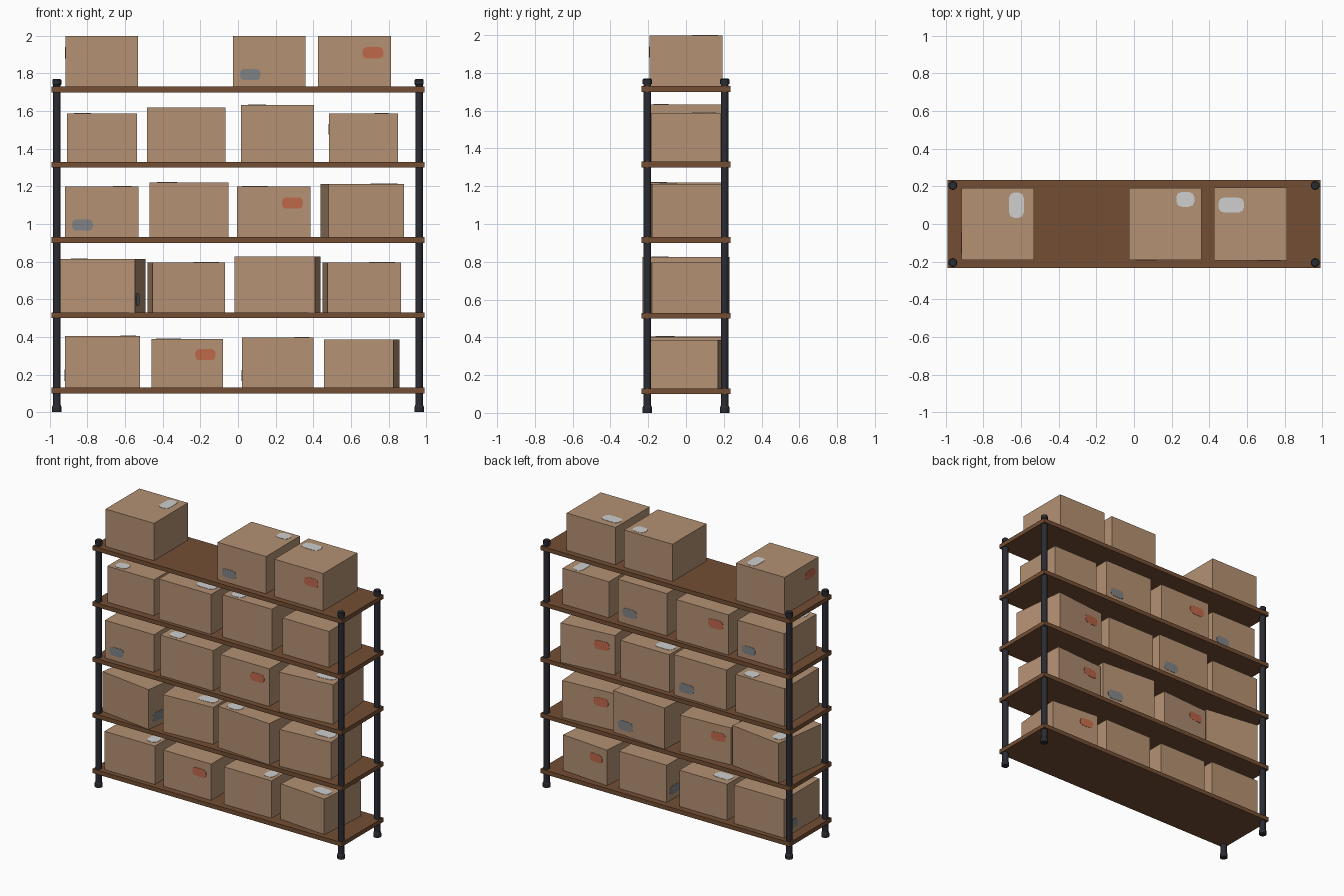
import bpy, bmesh, math
from mathutils import Matrix, Vector

cube = bpy.data.objects.get("Cube")
if cube:
    bpy.data.objects.remove(cube, do_unlink=True)


def material(name, *rgb):
    mat = bpy.data.materials.new(name)
    mat.use_nodes = True
    mat.diffuse_color = (*rgb, 1)
    mat.node_tree.nodes["Principled BSDF"].inputs["Base Color"].default_value = (*rgb, 1)
    return mat


CARDBOARD = material("cardboard", 0.46, 0.285, 0.172)
WOOD = material("brown wood", 0.175, 0.077, 0.033)
METAL = material("dark metal", 0.024, 0.025, 0.032)
WHITE = material("white label", 0.62, 0.62, 0.62)
RED = material("red label", 0.53, 0.14, 0.07)
BLUE = material("grey blue label", 0.22, 0.225, 0.235)


def finish(name, bm, mat, matrix):
    bmesh.ops.recalc_face_normals(bm, faces=bm.faces)
    mesh = bpy.data.meshes.new(name)
    bm.to_mesh(mesh)
    bm.free()
    mesh.materials.append(mat)
    obj = bpy.data.objects.new(name, mesh)
    obj.matrix_world = matrix
    bpy.context.scene.collection.objects.link(obj)
    return obj


def block(name, size, mat, matrix):
    bm = bmesh.new()
    bmesh.ops.create_cube(bm, size=1)
    bmesh.ops.scale(bm, vec=size, verts=bm.verts)
    return finish(name, bm, mat, matrix)


def label(name, width, height, mat, matrix):
    """Thin plate with rounded corners, facing local +z."""
    bm = bmesh.new()
    radius = height * 0.36
    verts = []
    for step in range(12):
        quadrant = step // 3
        angle = math.radians(quadrant * 90 + step % 3 * 45)
        sx = 1 if quadrant in (0, 3) else -1
        sy = 1 if quadrant < 2 else -1
        verts.append(bm.verts.new((sx * (width / 2 - radius) + radius * math.cos(angle),
                                   sy * (height / 2 - radius) + radius * math.sin(angle), 0)))
    face = bm.faces.new(verts)
    top = bmesh.ops.extrude_face_region(bm, geom=[face])["geom"]
    bmesh.ops.translate(bm, vec=(0, 0, 0.002),
                        verts=[g for g in top if isinstance(g, bmesh.types.BMVert)])
    return finish(name, bm, mat, matrix)


def lathe(name, profile, sides, mat, matrix):
    bm = bmesh.new()
    verts = [bm.verts.new((r, 0, z)) for r, z in profile]
    edges = [bm.edges.new(pair) for pair in zip(verts, verts[1:])]
    bmesh.ops.spin(bm, geom=verts + edges, cent=(0, 0, 0), axis=(0, 0, 1),
                   angle=math.tau, steps=sides)
    bmesh.ops.remove_doubles(bm, verts=bm.verts, dist=0.0001)
    return finish(name, bm, mat, matrix)


def carton(name, x, base, size, height, kind, turn):
    """Square carton with a top label and one side label."""
    place = Matrix.Translation((x, 0, base + height / 2)) @ Matrix.Rotation(math.radians(turn), 4, "Z")
    block(name, (size, size, height), CARDBOARD, place)
    front = Matrix.Translation((0, -size / 2, 0)) @ Matrix.Rotation(math.pi / 2, 4, "X")
    lid = Matrix.Translation((0, 0, height / 2))
    if kind == "red":
        top_at, top_w, side_at, mat = (-0.26, 0.26), 0.35, (0.255, 0.12), RED
    else:
        top_at, top_w, side_at, mat = (0.28, 0.34), 0.25, (-0.26, -0.18), BLUE
    for part, frame, at, w, h, colour in (("top_label", lid, top_at, top_w, 0.205, WHITE),
                                          ("side_label", front, side_at, 0.285, 0.155, mat)):
        offset = Matrix.Translation(Vector((*at, 0)) * size)
        label(name + "_" + part, w * size, h * size, colour, place @ frame @ offset)


# Four round posts with feet and caps
POST = [(0, 0), (0.026, 0), (0.026, 0.025), (0.021, 0.038), (0.021, 1.74),
        (0.024, 1.742), (0.024, 1.765), (0.02, 1.77), (0, 1.77)]
for side, sx in (("left", 1), ("right", -1)):
    for end, sy in (("front", -1), ("back", 1)):
        lathe(f"{end}_{side}_post", POST, 12, METAL, Matrix.Translation((sx * 0.963, sy * 0.205, 0)))

# Cartons on each shelf, bottom to top: x, size, height, label kind, turn
ROWS = [
    [(-0.72, 0.4, 0.275, "blue", -90), (-0.27, 0.38, 0.26, "red", 0),
     (0.21, 0.38, 0.268, "blue", -90), (0.657, 0.37, 0.255, "red", 175)],
    [(-0.722, 0.41, 0.285, "blue", 82), (-0.275, 0.385, 0.265, "red", 184),
     (0.21, 0.43, 0.296, "blue", 176), (0.657, 0.39, 0.265, "red", 184)],
    [(-0.725, 0.39, 0.27, "blue", 0), (-0.26, 0.42, 0.29, "blue", 180),
     (0.19, 0.39, 0.27, "red", 0), (0.66, 0.405, 0.283, "red", 186)],
    [(-0.723, 0.37, 0.258, "blue", 180), (-0.275, 0.415, 0.288, "red", 180),
     (0.21, 0.39, 0.303, "blue", 180), (0.667, 0.367, 0.258, "red", -90)],
    [(-0.725, 0.385, 0.268, "red", -90), (0.165, 0.385, 0.268, "blue", 0),
     (0.618, 0.388, 0.268, "red", 0)],
]

# Shelf boards and their contents
for level, row in enumerate(ROWS):
    top = 0.13 + 0.4 * level
    block(f"shelf_{level + 1}", (1.98, 0.47, 0.03), WOOD, Matrix.Translation((0, 0, top - 0.015)))
    for number, spec in enumerate(row):
        x, size, height, kind, turn = spec
        carton(f"carton_{level + 1}_{number + 1}", x, top, size, height, kind, turn)
